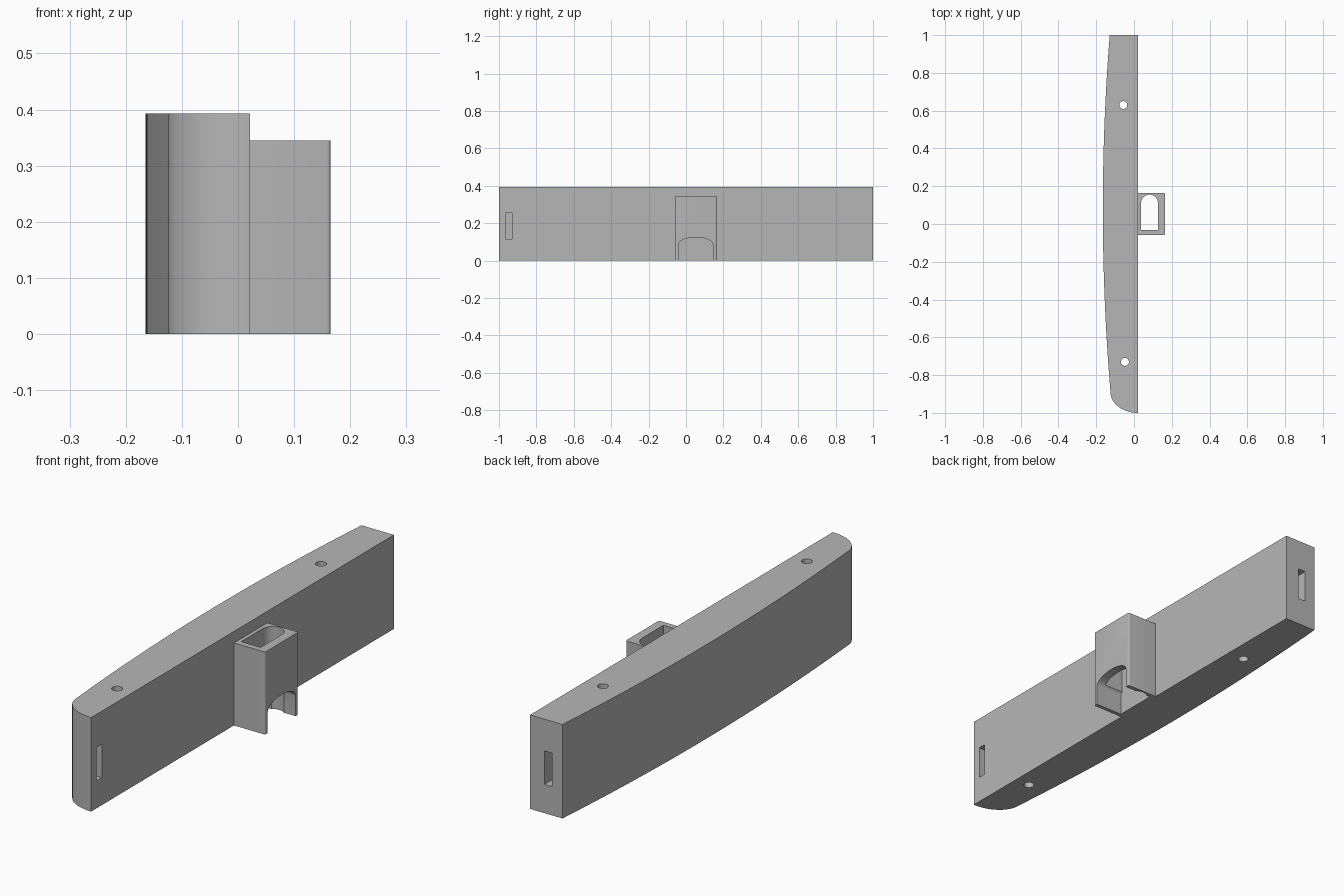
import bpy, bmesh, math
from mathutils import Vector

cube = bpy.data.objects.get("Cube")
if cube:
    bpy.data.objects.remove(cube)

grey = bpy.data.materials.new("plain grey")
grey.use_nodes = True
COLOUR = (0.47, 0.47, 0.47, 1)
grey.diffuse_color = COLOUR
grey.node_tree.nodes["Principled BSDF"].inputs["Base Color"].default_value = COLOUR

HEIGHT = 0.393
FACE_X = 0.021      # flat mounting face of the bar


def prism(name, profile, low, high, axis="z"):
    """Extrude a closed profile: (x, y) along z, or (y, z) along x."""
    place = (lambda a, b, c: (a, b, c)) if axis == "z" else (lambda a, b, c: (c, a, b))
    bm = bmesh.new()
    face = bm.faces.new([bm.verts.new(place(a, b, low)) for a, b in profile])
    out = bmesh.ops.extrude_face_region(bm, geom=[face])
    shift = Vector(place(0, 0, high - low))
    bmesh.ops.translate(bm, vec=shift,
                        verts=[v for v in out["geom"] if isinstance(v, bmesh.types.BMVert)])
    bmesh.ops.recalc_face_normals(bm, faces=bm.faces)
    mesh = bpy.data.meshes.new(name)
    bm.to_mesh(mesh)
    bm.free()
    mesh.materials.append(grey)
    obj = bpy.data.objects.new(name, mesh)
    bpy.context.collection.objects.link(obj)
    return obj


def rect(a0, a1, b0, b1):
    return [(a0, b0), (a1, b0), (a1, b1), (a0, b1)]


def arc(cx, cy, rx, ry, start, end, steps):
    angles = [math.radians(start + (end - start) * i / steps) for i in range(steps + 1)]
    return [(cx + rx * math.cos(t), cy + ry * math.sin(t)) for t in angles]


def cut(body, cutters):
    """Subtract each cutter, then remove it."""
    bpy.context.view_layer.objects.active = body
    for cutter in cutters:
        cutter.hide_render = True
        mod = body.modifiers.new("cut", "BOOLEAN")
        mod.operation = "DIFFERENCE"
        mod.solver = "EXACT"
        mod.object = cutter
        bpy.ops.object.modifier_apply(modifier=mod.name)
        bpy.data.objects.remove(cutter)


def smooth(obj):
    bpy.ops.object.select_all(action="DESELECT")
    obj.select_set(True)
    bpy.context.view_layer.objects.active = obj
    bpy.ops.object.shade_smooth_by_angle(angle=math.radians(25))


# Bar: flat face, gently bowed outer side, rounded front end
END_Y = -0.89
bow = []
for i in range(33):
    y = 1 + (END_Y - 1) * i / 32
    bow.append((-0.165 + 0.043 * (y - 0.08) ** 2, y))
nose = arc(FACE_X, END_Y, FACE_X - bow[-1][0], 1 + END_Y, 180, 270, 20)[1:]
bar = prism("curved_bar", [(FACE_X, 1)] + bow + nose, 0, HEIGHT)

# Screw holes through the bar, and a blind slot near each end
cutters = [prism("screw_hole", arc(x, y, 0.021, 0.021, 0, 345, 23), -0.1, 0.5)
           for x, y in ((-0.057, 0.63), (-0.048, -0.73))]
cutters.append(prism("side_slot", rect(-0.965, -0.93, 0.115, 0.255), FACE_X - 0.06, 0.1, "x"))
cutters.append(prism("end_slot", rect(-0.08, -0.045, 0.94, 1.1), 0.12, 0.26))
cut(bar, cutters)
smooth(bar)

# Socket block with small rounded outer corners
X1, Y0, Y1, R = 0.165, -0.057, 0.163, 0.006
outline = ([(FACE_X, Y0)] + arc(X1 - R, Y0 + R, R, R, -90, 0, 4)
           + arc(X1 - R, Y1 - R, R, R, 0, 90, 4) + [(FACE_X, Y1)])
socket = prism("socket", outline, 0, 0.345)

# Arched vertical channel, and an arched opening at the foot of the outer wall
channel = [(0.037, -0.032), (0.127, -0.032)] + arc(0.082, 0.11, 0.045, 0.046, 0, 180, 10)
doorway = [(-0.04, -0.1), (0.145, -0.1)] + arc(0.0525, 0.085, 0.0925, 0.04, 0, 180, 20)
cut(socket, [prism("channel", channel, -0.1, 0.5),
             prism("doorway", doorway, 0.037, 0.3, "x")])
smooth(socket)
